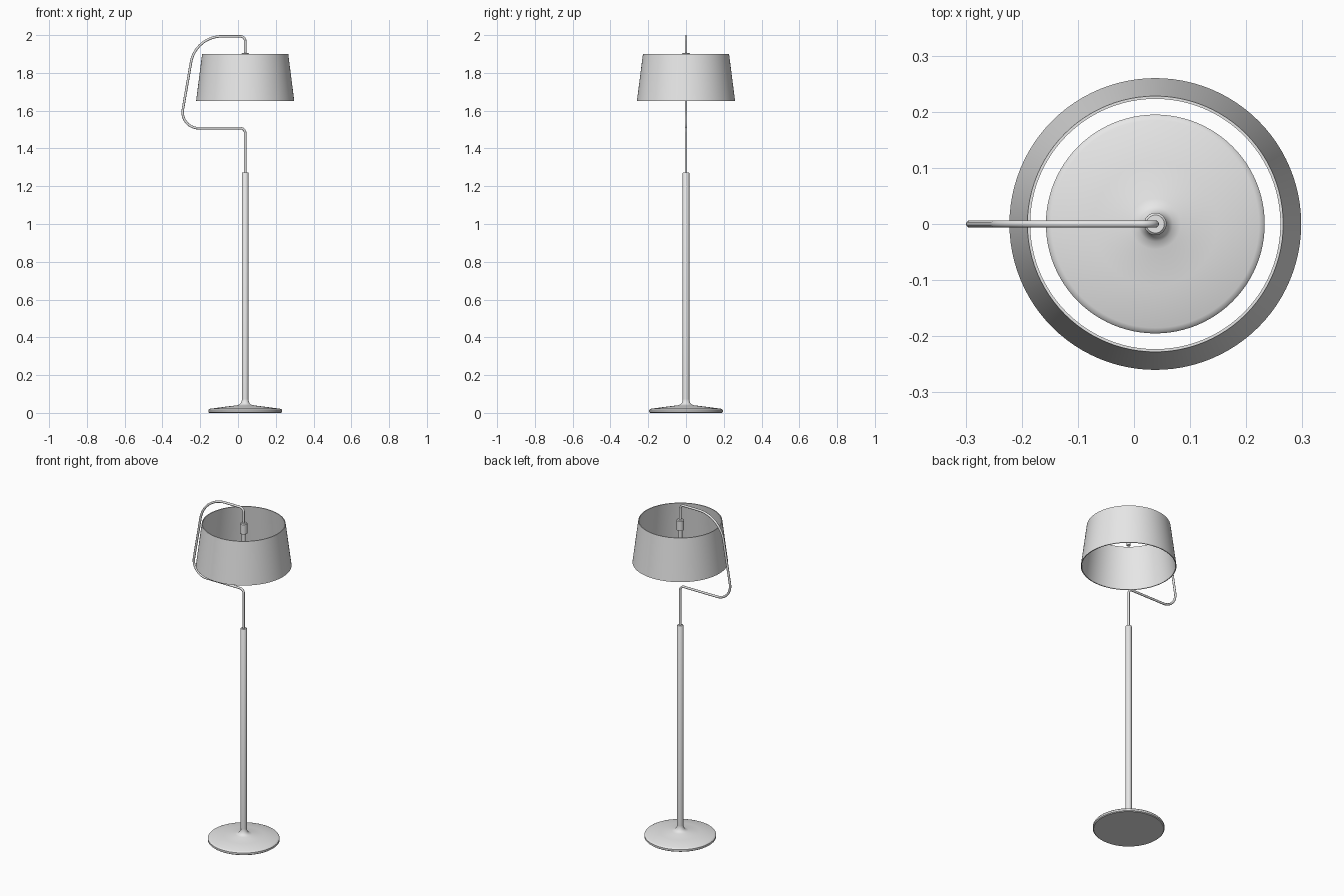
import bpy
import math
from mathutils import Vector

cube = bpy.data.objects.get("Cube")
if cube:
    bpy.data.objects.remove(cube)

AXIS_X = 0.038

grey = bpy.data.materials.new("light grey")
grey.use_nodes = True
grey.diffuse_color = (0.8, 0.8, 0.8, 1)
grey.node_tree.nodes["Principled BSDF"].inputs["Base Color"].default_value = (0.8, 0.8, 0.8, 1)


def finish(obj):
    """Give the part its colour and smooth it, keeping edges sharp."""
    bpy.ops.object.select_all(action='DESELECT')
    bpy.context.view_layer.objects.active = obj
    obj.select_set(True)
    if obj.type == 'CURVE':
        bpy.ops.object.convert(target='MESH')
        obj = bpy.context.object
    obj.data.materials.clear()
    obj.data.materials.append(grey)
    bpy.ops.object.shade_smooth_by_angle(angle=math.radians(35))
    return obj


def lathe(name, profile, sides, closed=False):
    """Turn a (radius, z) profile, listed bottom to top on its outside, about the lamp axis."""
    verts, faces = [], []
    for r, z in profile:
        for i in range(sides):
            a = math.tau * i / sides
            verts.append((AXIS_X + r * math.cos(a), r * math.sin(a), z))
    n = len(profile)
    for k in range(n if closed else n - 1):
        low, high = k * sides, (k + 1) % n * sides
        for i in range(sides):
            j = (i + 1) % sides
            faces.append((low + i, low + j, high + j, high + i))
    if not closed:
        faces.append(tuple(reversed(range(sides))))
        faces.append(tuple(range((n - 1) * sides, n * sides)))
    mesh = bpy.data.meshes.new(name)
    mesh.from_pydata(verts, [], faces)
    obj = bpy.data.objects.new(name, mesh)
    bpy.context.collection.objects.link(obj)
    return finish(obj)


def rounded_path(corners, steps=14):
    """Round each inner corner (x, z, radius) of a path with a circular arc."""
    pts = [Vector((x, 0, z)) for x, z, _ in corners]
    path = [pts[0]]
    for k in range(1, len(pts) - 1):
        p, radius = pts[k], corners[k][2]
        back = (pts[k - 1] - p).normalized()
        ahead = (pts[k + 1] - p).normalized()
        half = back.angle(ahead) / 2
        centre = p + (back + ahead).normalized() * radius / math.sin(half)
        start = p + back * radius / math.tan(half) - centre
        end = p + ahead * radius / math.tan(half) - centre
        for s in range(steps + 1):
            path.append(centre + start.normalized().slerp(end.normalized(), s / steps) * radius)
    return path + [pts[-1]]


def tube(name, path, radius):
    curve = bpy.data.curves.new(name, 'CURVE')
    curve.dimensions = '3D'
    curve.bevel_depth = radius
    curve.bevel_resolution = 4
    curve.use_fill_caps = True
    spline = curve.splines.new('POLY')
    spline.points.add(len(path) - 1)
    for point, co in zip(spline.points, path):
        point.co = (*co, 1)
    obj = bpy.data.objects.new(name, curve)
    bpy.context.collection.objects.link(obj)
    return finish(obj)


# Round foot with a shallow cone and a flare into the pole
lathe("base", [(0.19, 0), (0.195, 0.004), (0.195, 0.015), (0.192, 0.019), (0.185, 0.022),
               (0.11, 0.032), (0.045, 0.04), (0.031, 0.044), (0.023, 0.052),
               (0.0185, 0.064), (0.0175, 0.072)], 96)

# Thick lower pole
lathe("pole", [(0.0175, 0.07), (0.0175, 1.27), (0.0155, 1.273)], 32)

# Thin bent arm that loops around the shade
tube("bent_arm", rounded_path([(AXIS_X, 1.265, 0), (AXIS_X, 1.507, 0.025),
                               (-0.309, 1.507, 0.085), (-0.225, 1.9935, 0.165),
                               (AXIS_X, 1.9935, 0.025), (AXIS_X, 1.89, 0)]), 0.0065)

# Lamp holder hanging inside the shade
lathe("lamp_holder", [(0.018, 1.843), (0.02, 1.845), (0.02, 1.902), (0.016, 1.906)], 32)
lathe("holder_stem", [(0.011, 1.78), (0.011, 1.845)], 24)

# Open tapered shade with a thin wall
lathe("shade", [(0.26, 1.65), (0.228, 1.9), (0.223, 1.9), (0.255, 1.65)], 96, closed=True)
